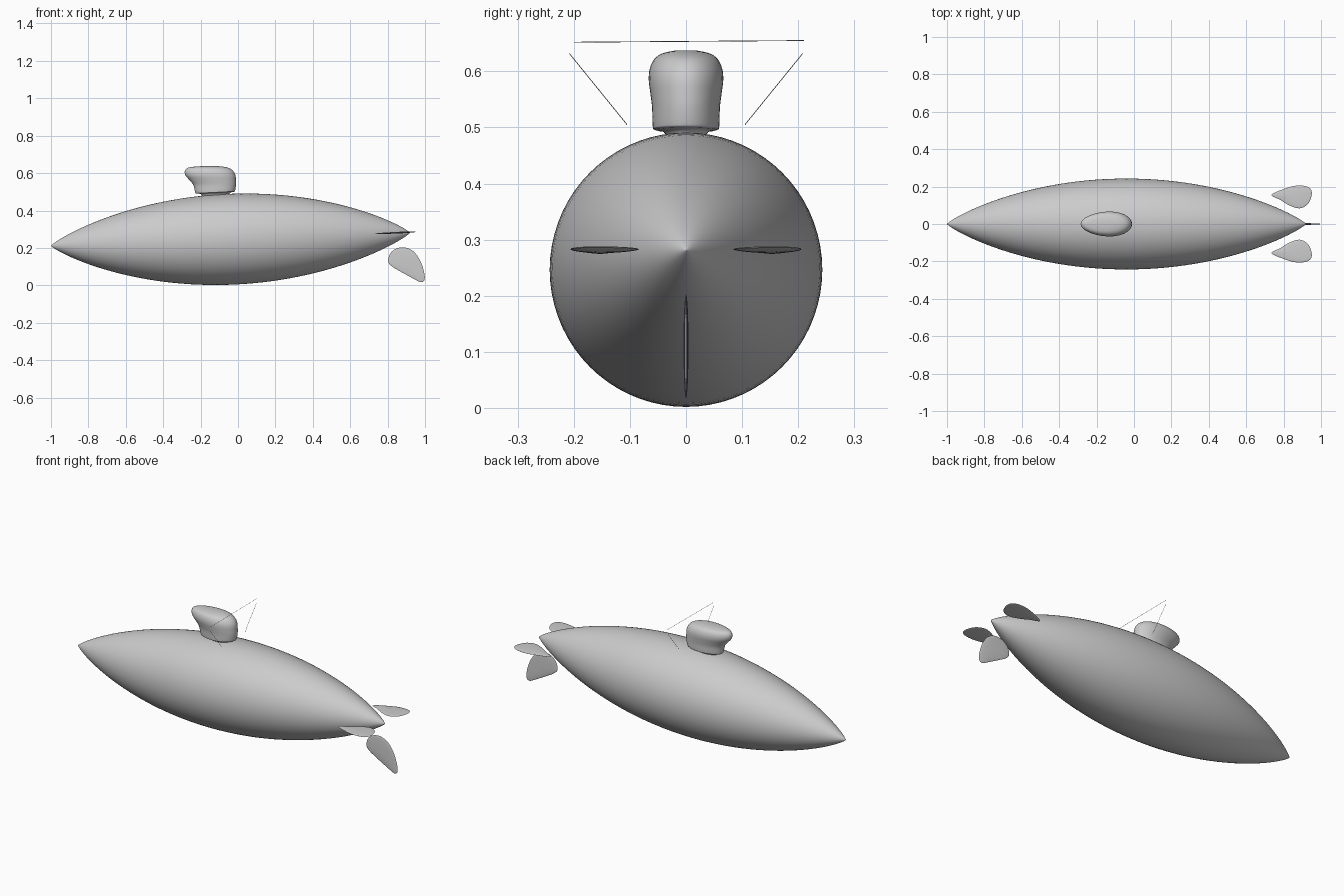
import bpy, bmesh, math
from mathutils import Vector

cube = bpy.data.objects.get("Cube")
if cube:
    bpy.data.objects.remove(cube)

grey = bpy.data.materials.new("light_grey")
grey.use_nodes = True
colour = (0.6, 0.6, 0.6, 1)
grey.diffuse_color = colour
grey.node_tree.nodes["Principled BSDF"].inputs["Base Color"].default_value = colour


def spline(points, steps, closed):
    """Smooth curve through the points."""
    pts = [Vector(p) for p in points]
    n = len(pts)
    pick = (lambda i: pts[i % n]) if closed else (lambda i: pts[min(max(i, 0), n - 1)])
    out = []
    for i in range(n if closed else n - 1):
        a, b, c, d = (pick(i + k) for k in (-1, 0, 1, 2))
        for s in range(steps):
            t = s / steps
            out.append(0.5 * (2 * b + (c - a) * t + (2 * a - 5 * b + 4 * c - d) * t ** 2
                              + (3 * b - a - 3 * c + d) * t ** 3))
    if not closed:
        out.append(pts[-1])
    return out


def loft(name, rings, sharp=60):
    """Skin a list of equal rings and cap both ends."""
    bm = bmesh.new()
    rows = [[bm.verts.new(p) for p in ring] for ring in rings]
    n = len(rows[0])
    for a, b in zip(rows, rows[1:]):
        for i in range(n):
            j = (i + 1) % n
            bm.faces.new((a[i], a[j], b[j], b[i]))
    bm.faces.new(rows[0][::-1])
    bm.faces.new(rows[-1])
    bmesh.ops.recalc_face_normals(bm, faces=bm.faces)
    mesh = bpy.data.meshes.new(name)
    bm.to_mesh(mesh)
    bm.free()
    mesh.materials.append(grey)
    obj = bpy.data.objects.new(name, mesh)
    bpy.context.collection.objects.link(obj)
    bpy.ops.object.select_all(action='DESELECT')
    obj.select_set(True)
    bpy.context.view_layer.objects.active = obj
    bpy.ops.object.shade_smooth_by_angle(angle=math.radians(sharp))
    return obj


def circle(n):
    return [(math.cos(2 * math.pi * i / n), math.sin(2 * math.pi * i / n)) for i in range(n)]


# Spindle hull, slightly nose-down along x
rings = []
for i in range(65):
    t = -math.cos(math.pi * (0.006 + 0.988 * i / 64))
    x = -0.04 + 0.96 * t
    r = 0.243 * (1 - t * t) ** 0.85
    z = 0.2465 + 0.0365 * (x + 0.04)
    rings.append([(x, r * c, z + r * s) for c, s in circle(72)])
loft("hull", rings)

# Conning tower: height, front x, back x, half width
sections = [(0.475, -0.19, -0.05, 0.03), (0.492, -0.2, -0.04, 0.04),
            (0.496, -0.222, -0.02, 0.056), (0.503, -0.229, -0.015, 0.059),
            (0.535, -0.238, -0.011, 0.06), (0.56, -0.257, -0.011, 0.063),
            (0.585, -0.279, -0.013, 0.066), (0.605, -0.285, -0.021, 0.064),
            (0.622, -0.278, -0.038, 0.056), (0.632, -0.255, -0.065, 0.042),
            (0.637, -0.2, -0.1, 0.02)]
rings = []
for z, x0, x1, w in spline(sections, 4, False):
    slant = 0.05 * max(0, min(1, (0.54 - z) / 0.04))
    ring = []
    for c, s in circle(48):
        x = (x0 + x1) / 2 + c * (x1 - x0) / 2
        ring.append((x, w * s * (1 + 0.12 * c), z + slant * (x + 0.12)))
    rings.append(ring)
loft("conning_tower", rings)


def fin(name, outline, place, half=0.0045):
    """Leaf-shaped blade with a lens section."""
    edge = spline(outline, 6, True)
    mid = sum(edge, Vector((0, 0))) / len(edge)
    rings = []
    for k in range(-8, 9):
        a = k / 8 * math.pi / 2 * 0.96
        rings.append([place(*(mid + (p - mid) * math.cos(a)), half * math.sin(a)) for p in edge])
    loft(name, rings, 80)


# Pair of stern planes
plane = [(0.735, 0.155), (0.79, 0.183), (0.86, 0.204), (0.92, 0.202), (0.948, 0.18),
         (0.948, 0.145), (0.928, 0.105), (0.885, 0.084), (0.83, 0.1), (0.78, 0.13)]
for name, side in (("stern_plane_left", 1), ("stern_plane_right", -1)):
    fin(name, plane, lambda u, v, h: (u, side * v, 0.2815 + 0.045 * (u - 0.85) + h))

# Lower rudder
rudder = [(0.803, 0.13), (0.815, 0.172), (0.85, 0.198), (0.895, 0.202), (0.94, 0.18),
          (0.975, 0.13), (0.995, 0.07), (0.997, 0.03), (0.977, 0.017), (0.93, 0.04),
          (0.863, 0.077), (0.82, 0.104)]
fin("lower_rudder", rudder, lambda u, v, h: (u, h, v))


# Thin aerial wires behind the tower
def wire(name, a, b, r=0.0007):
    a, b = Vector(a), Vector(b)
    u = (b - a).cross(Vector((1, 0, 0))).normalized() * r
    v = Vector((r, 0, 0))
    loft(name, [[p + u * c + v * s for c, s in circle(6)] for p in (a, b)])


wire("aerial_crosswire", (-0.03, -0.2, 0.652), (-0.03, 0.21, 0.655))
for name, side in (("aerial_stay_left", 1), ("aerial_stay_right", -1)):
    wire(name, (-0.03, side * 0.208, 0.632), (-0.03, side * 0.105, 0.505))
